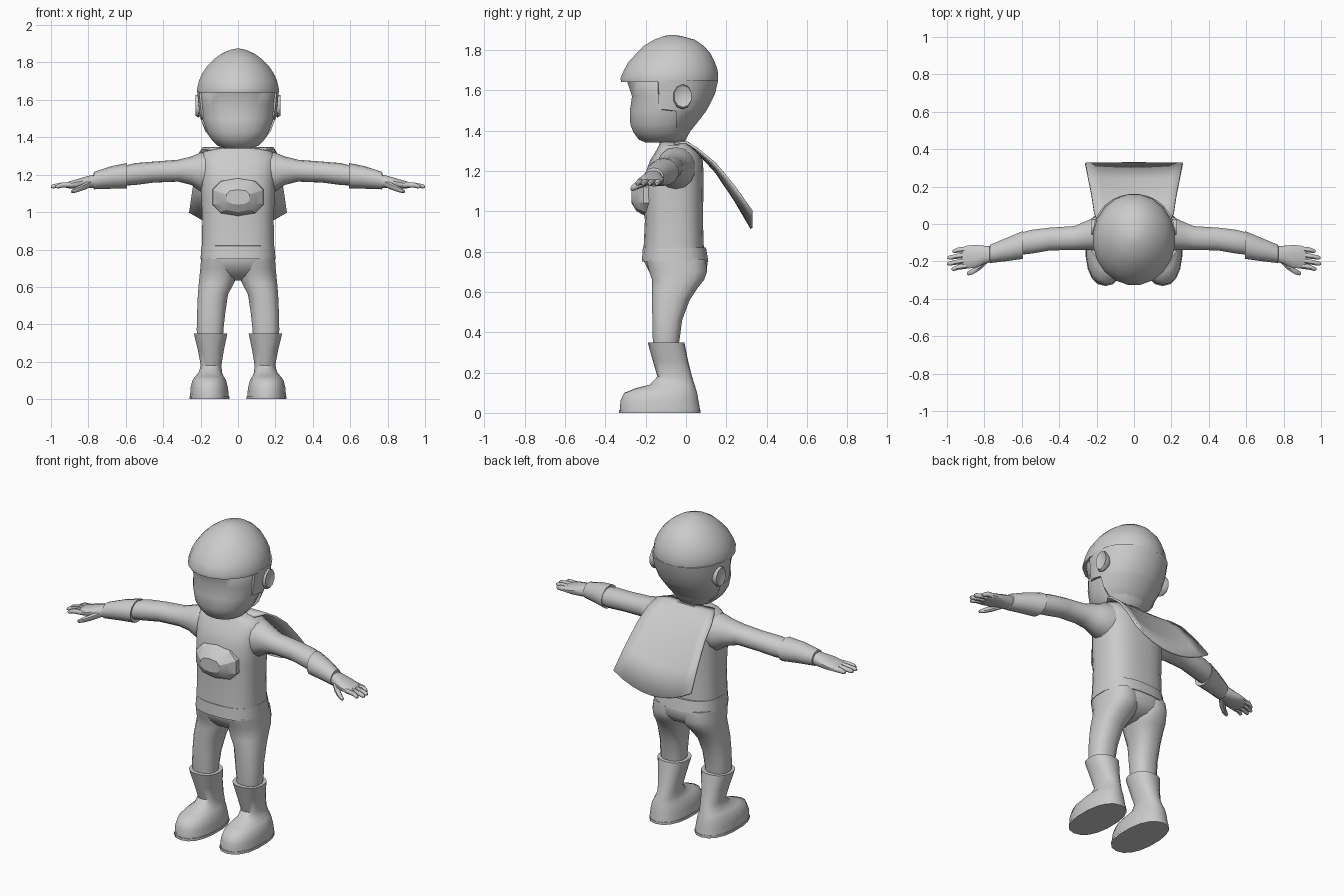
import bpy, bmesh, math

grey = bpy.data.materials.new("plain_grey")
grey.diffuse_color = (0.6, 0.6, 0.6, 1)


def finish(name, bm, mirror=False, angle=45):
    bmesh.ops.recalc_face_normals(bm, faces=bm.faces)
    me = bpy.data.meshes.new(name)
    bm.to_mesh(me)
    bm.free()
    me.materials.append(grey)
    ob = bpy.data.objects.new(name, me)
    bpy.context.collection.objects.link(ob)
    if mirror:
        ob.modifiers.new("Mirror", 'MIRROR')
    bpy.ops.object.select_all(action='DESELECT')
    ob.select_set(True)
    bpy.context.view_layer.objects.active = ob
    bpy.ops.object.shade_smooth_by_angle(angle=math.radians(angle))
    return ob


def loft(name, secs, axis='z', n=16, power=2.0, mirror=False, angle=45, limit=None):
    """Sections: (position on axis, min and max of the two other axes)."""
    bm = bmesh.new()
    rings = []
    for t, a0, a1, b0, b1 in secs:
        ring = []
        for i in range(n):
            q = 2 * math.pi * (i + 0.5) / n
            c, s = math.cos(q), math.sin(q)
            c = math.copysign(abs(c) ** (2 / power), c)
            s = math.copysign(abs(s) ** (2 / power), s)
            a = (a0 + a1) / 2 + c * (a1 - a0) / 2
            b = (b0 + b1) / 2 + s * (b1 - b0) / 2
            co = {'z': (a, b, t), 'x': (t, a, b), 'y': (a, t, b)}[axis]
            if limit:
                co = (co[0], max(co[1], limit(co[2])), co[2])
            ring.append(bm.verts.new(co))
        rings.append(ring)
    for r, s in zip(rings, rings[1:]):
        for i in range(n):
            j = (i + 1) % n
            bm.faces.new((r[i], r[j], s[j], s[i]))
    bm.faces.new(rings[0][::-1])
    bm.faces.new(rings[-1])
    return finish(name, bm, mirror, angle)


def sym(rows):
    """Sections centred on x: (z, half width, y front, y back)."""
    return [(z, -w, w, f, b) for z, w, f, b in rows]


# Head: face, hair cap, hair on the back, ears, neck
loft("face", sym([(1.34, .07, -.20, -.02), (1.355, .11, -.235, 0), (1.39, .145, -.262, .02),
                  (1.43, .168, -.278, .04), (1.50, .192, -.28, .09), (1.57, .2, -.27, .12),
                  (1.645, .205, -.295, .13), (1.70, .18, -.25, .12)]), n=20, power=2.2)
loft("hair_cap", sym([(1.64, .22, -.325, .16), (1.66, .221, -.328, .162), (1.70, .212, -.31, .16),
                      (1.74, .195, -.288, .145), (1.78, .168, -.25, .125), (1.82, .128, -.21, .09),
                      (1.85, .085, -.16, .045), (1.868, .04, -.11, -.02),
                      (1.874, .01, -.08, -.06)]), n=20)
loft("back_hair", sym([(1.36, .09, -.2, -.02), (1.40, .15, -.25, .025), (1.43, .175, -.27, .05),
                       (1.495, .2, -.27, .1), (1.505, .203, -.27, .106), (1.58, .213, -.27, .145),
                       (1.65, .22, -.28, .161)]), n=28, power=2.1,
     limit=lambda z: -.14 if z > 1.5 else -.05)
loft("ears", [(.18, -.05, .02, 1.53, 1.61), (.212, -.065, .03, 1.505, 1.63),
              (.226, -.06, .03, 1.515, 1.625), (.216, -.04, .012, 1.545, 1.6)],
     'x', 10, mirror=True)
loft("neck", sym([(1.27, .09, -.15, .03), (1.34, .07, -.13, .0), (1.40, .07, -.13, .0)]), n=12)

# Shirt with its wider hem band
loft("shirt", sym([(.80, .195, -.212, .09), (.95, .192, -.205, .085), (1.08, .197, -.21, .087),
                   (1.18, .2, -.205, .088), (1.25, .205, -.18, .085), (1.29, .205, -.155, .065),
                   (1.325, .18, -.135, .03), (1.342, .1, -.13, .015)]), n=24, power=2.7)
loft("shirt_hem", sym([(.75, .202, -.22, .112), (.82, .196, -.215, .1),
                       (.822, .18, -.2, .08)]), n=24, power=2.6)

# Faceted lump on the chest
loft("chest_badge", [(-.17, -.145, .145, .975, 1.185), (-.21, -.14, .14, .98, 1.18),
                     (-.245, -.1, .1, 1.0, 1.15), (-.27, -.065, .065, 1.04, 1.12)],
     'y', 10, 2.5, angle=25)

# Trousers
loft("hips", sym([(.80, .19, -.2, .1), (.75, .197, -.21, .108), (.70, .2, -.185, .105),
                  (.66, .15, -.15, .07), (.635, .05, -.1, .0)]), n=20, power=2.5)
loft("legs", [(.76, .0, .198, -.2, .1), (.70, .0, .203, -.185, .107), (.66, .003, .207, -.17, .092),
              (.62, .02, .211, -.17, .06), (.56, .052, .216, -.17, .02), (.46, .067, .22, -.168, -.018),
              (.37, .077, .222, -.166, -.03), (.30, .08, .21, -.16, -.04)],
     n=16, power=2.4, mirror=True)

# Boots and soles
loft("boots", [(.015, .048, .258, -.328, .07), (.06, .052, .255, -.325, .062),
               (.10, .062, .245, -.305, .055), (.122, .075, .23, -.25, .048),
               (.14, .084, .212, -.18, .043), (.18, .088, .2, -.142, .03),
               (.26, .075, .215, -.165, .01), (.35, .056, .237, -.19, -.008),
               (.349, .075, .222, -.17, -.025)], n=18, power=2.3, mirror=True)
loft("soles", [(0, .045, .26, -.332, .072), (.015, .045, .26, -.332, .072)],
     n=18, power=2.3, mirror=True)

# Sleeves and gloves
loft("sleeves", [(.14, -.14, .05, 1.12, 1.32), (.2, -.145, .045, 1.11, 1.318),
                 (.25, -.14, .02, 1.145, 1.298), (.32, -.14, -.01, 1.163, 1.28),
                 (.45, -.143, -.018, 1.158, 1.27), (.55, -.16, -.03, 1.145, 1.262),
                 (.64, -.17, -.055, 1.14, 1.24)], 'x', 14, 2.1, mirror=True)
loft("glove_cuffs", [(.6, -.17, -.06, 1.14, 1.24), (.594, -.188, -.036, 1.125, 1.262),
                     (.68, -.2, -.072, 1.125, 1.245), (.77, -.21, -.11, 1.122, 1.215),
                     (.772, -.2, -.12, 1.13, 1.205)], 'x', 14, mirror=True)
loft("palms", [(.75, -.2, -.12, 1.13, 1.205), (.80, -.215, -.115, 1.127, 1.195),
               (.85, -.237, -.11, 1.126, 1.18), (.9, -.24, -.115, 1.126, 1.165),
               (.92, -.228, -.125, 1.13, 1.158)], 'x', 12, 2.4, mirror=True)
for name, y0, y1, tip in (("index", -.222, -.24, .975), ("middle", -.193, -.212, 1.0),
                          ("ring", -.163, -.18, .998), ("little", -.133, -.145, .97)):
    loft(name + "_fingers", [(x, y - r, y + r, z - r, z + r) for x, y, z, r in
                             ((.88, y0, 1.147, .016), (.94, (y0 + y1) / 2, 1.145, .015),
                              (tip - .01, y1, 1.138, .012), (tip, y1, 1.136, .006))],
         'x', 8, mirror=True)
loft("thumbs", [(.78, -.205, -.16, 1.135, 1.175), (.82, -.245, -.195, 1.118, 1.158),
                (.86, -.27, -.235, 1.105, 1.138), (.885, -.276, -.25, 1.1, 1.122),
                (.892, -.27, -.257, 1.104, 1.116)], 'x', 8, mirror=True)

# Cape: sheet hanging from the shoulders, sagging in the middle
bm = bmesh.new()
rows = ((-.06, 1.335, .15, 0), (0, 1.342, .19, 0), (.06, 1.305, .213, .015),
        (.145, 1.235, .225, .035), (.24, 1.12, .243, .06), (.325, 1.0, .26, .085))
grid = []
for y, z, w, sag in rows:
    grid.append([bm.verts.new((w * k / 4, y, z - sag * (1 - (k / 4) ** 2)))
                 for k in range(-4, 5)])
for r, s in zip(grid, grid[1:]):
    for i in range(8):
        bm.faces.new((r[i], r[i + 1], s[i + 1], s[i]))
cape = finish("cape", bm)
solid = cape.modifiers.new("Solidify", 'SOLIDIFY')
solid.thickness = 0.012
solid.offset = 0
